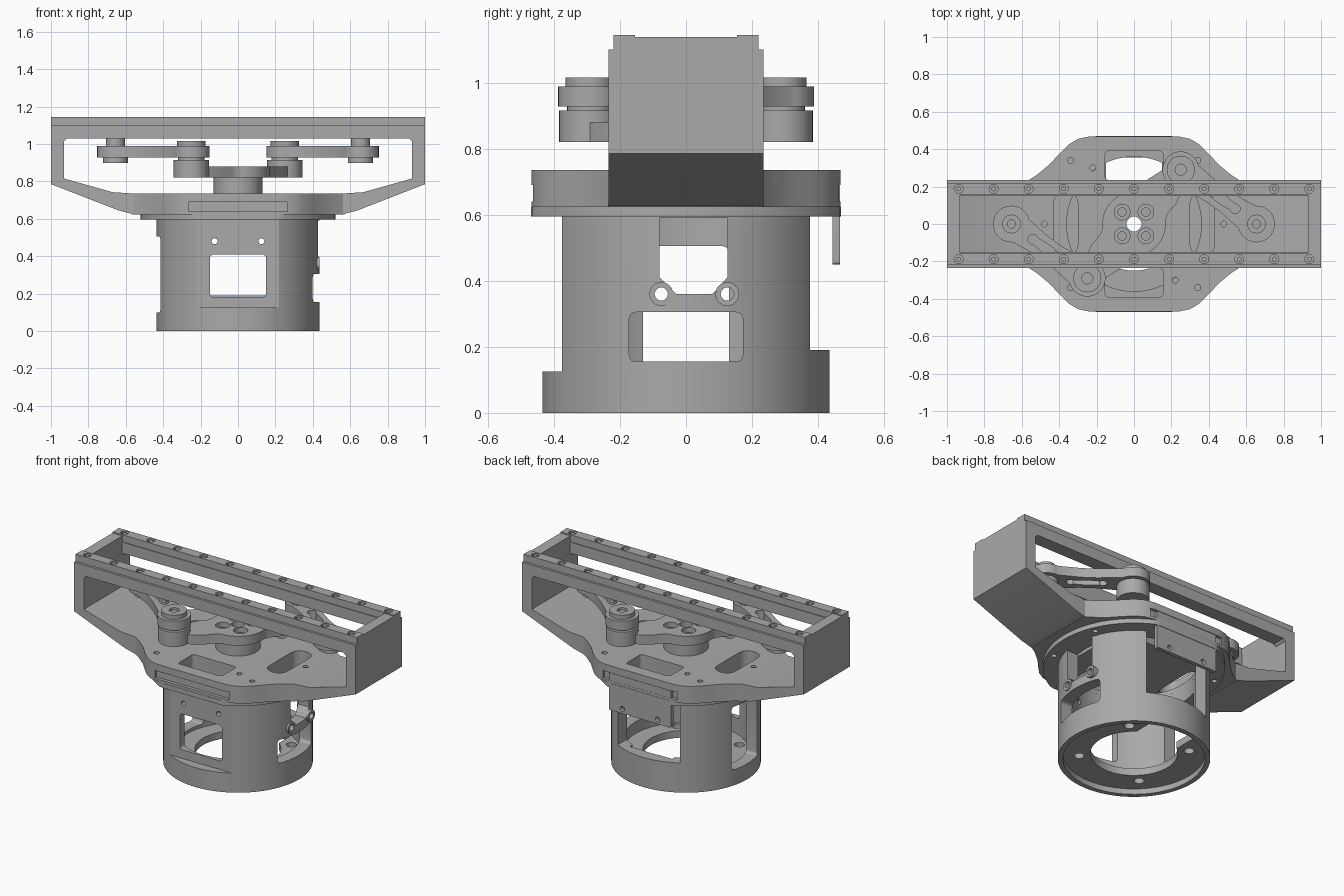
import bpy, bmesh, math
from mathutils import Vector

cube = bpy.data.objects.get("Cube")
if cube:
    bpy.data.objects.remove(cube)

grey = bpy.data.materials.new("machined grey")
grey.use_nodes = True
grey.diffuse_color = (0.4, 0.4, 0.4, 1)
grey.node_tree.nodes["Principled BSDF"].inputs["Base Color"].default_value = (0.4, 0.4, 0.4, 1)
parts = []


def prism(name, pts, lo, hi, axis="z", keep=True):
    """Extrude a flat outline along one axis."""
    place = {"z": lambda a, b, t: (a, b, t),
             "y": lambda a, b, t: (a, t, b),
             "x": lambda a, b, t: (t, a, b)}[axis]
    bm = bmesh.new()
    low = [bm.verts.new(place(a, b, lo)) for a, b in pts]
    high = [bm.verts.new(place(a, b, hi)) for a, b in pts]
    bm.faces.new(low)
    bm.faces.new(high)
    for i in range(len(pts)):
        j = (i + 1) % len(pts)
        bm.faces.new((low[i], low[j], high[j], high[i]))
    bmesh.ops.recalc_face_normals(bm, faces=bm.faces)
    mesh = bpy.data.meshes.new(name)
    bm.to_mesh(mesh)
    bm.free()
    mesh.materials.append(grey)
    obj = bpy.data.objects.new(name, mesh)
    bpy.context.collection.objects.link(obj)
    if keep:
        parts.append(obj)
    return obj


def circle(cx, cy, r, n=32):
    return [(cx + r * math.cos(math.tau * i / n), cy + r * math.sin(math.tau * i / n)) for i in range(n)]


def rrect(x0, x1, y0, y1, r=0.02):
    pts = []
    corners = [(x1 - r, y1 - r), (x0 + r, y1 - r), (x0 + r, y0 + r), (x1 - r, y0 + r)]
    for k, (cx, cy) in enumerate(corners):
        for i in range(6):
            a = math.pi / 2 * (k + i / 5)
            pts.append((cx + r * math.cos(a), cy + r * math.sin(a)))
    return pts


def box(x0, x1, y0, y1):
    return [(x0, y0), (x1, y0), (x1, y1), (x0, y1)]


def link_outline(a, b, ra, rb, waist):
    """Two rounded ends joined by a narrower, softly curved web."""
    a, b = Vector(a), Vector(b)
    d = (b - a).normalized()
    n = Vector((-d.y, d.x))
    length = (b - a).length
    side = []
    for i in range(13):
        t = math.pi - math.radians(130) * i / 12
        side.append((ra * math.cos(t), ra * math.sin(t)))
    side += [(length * 0.42, waist), (length * 0.6, waist)]
    for i in range(13):
        t = math.radians(130) * (1 - i / 12)
        side.append((length + rb * math.cos(t), rb * math.sin(t)))
    loop = side + [(u, -v) for u, v in side[-2:0:-1]]
    return [tuple(a + d * u + n * v) for u, v in loop]


def modify(obj, pts, lo, hi, axis="z", op="DIFFERENCE"):
    tool = prism("cutter", pts, lo, hi, axis, keep=False)
    tool.hide_render = True
    mod = obj.modifiers.new("cut", "BOOLEAN")
    mod.operation, mod.solver, mod.object = op, "EXACT", tool
    bpy.context.view_layer.objects.active = obj
    bpy.ops.object.modifier_apply(modifier=mod.name)
    bpy.data.objects.remove(tool)


# Round housing: outer shell, hollow above and below the floor
housing = prism("housing", circle(0, 0, 0.435, 96), 0, 0.6)
modify(housing, circle(0, 0, 0.36, 96), 0.08, 0.7)
modify(housing, circle(0, 0, 0.405, 96), -0.1, 0.035)
modify(housing, circle(0, 0, 0.25, 64), -0.1, 0.2)
modify(housing, box(-0.15, 0.15, 0.15, 0.355), -0.1, 0.2)
for k in range(4):
    a = math.pi / 4 + k * math.pi / 2
    modify(housing, circle(0.315 * math.cos(a), 0.315 * math.sin(a), 0.03, 20), -0.1, 0.2)
# Flat front with window and screw holes, open back
modify(housing, box(-0.5, 0.5, -0.6, -0.375), 0.125, 0.7)
modify(housing, rrect(-0.15, 0.15, 0.18, 0.41), -0.6, -0.2, "y")
modify(housing, box(-0.22, 0.22, 0.19, 0.7), 0.2, 0.6, "y")
for x in (-0.125, 0.125):
    modify(housing, circle(x, 0.48, 0.016, 16), -0.6, -0.2, "y")
# Side openings
modify(housing, rrect(-0.13, 0.13, 0.1, 0.505), -0.6, -0.2, "x")
modify(housing, rrect(-0.172, 0.172, 0.155, 0.305), 0.2, 0.6, "x")
modify(housing, [(-0.03, 0.36), (0.08, 0.36), (0.125, 0.41), (0.125, 0.59), (-0.08, 0.59), (-0.08, 0.41)],
       0.2, 0.6, "x")
for y in (-0.075, 0.125):
    modify(housing, circle(y, 0.36, 0.03, 20), 0.2, 0.6, "x")
    boss = prism("side_boss", circle(y, 0.36, 0.036, 24), 0.36, 0.435, "x")
    modify(boss, circle(y, 0.36, 0.02, 20), 0.2, 0.6, "x")

# Flange on top of the housing
flange = prism("flange", [(x, max(-0.47, min(0.47, y))) for x, y in circle(0, 0, 0.52, 96)], 0.595, 0.624)
modify(flange, circle(0, 0, 0.36, 64), 0.5, 0.7)
for k in range(8):
    a = math.pi / 8 + k * math.pi / 4
    modify(flange, circle(0.48 * math.cos(a), 0.48 * math.sin(a), 0.016, 16), 0.5, 0.7)

# Main frame: tray-shaped outline with open middle, merged with the lobed deck
half = [(0.56, 0.624), (0.64, 0.645), (1, 0.785), (1, 1.1)]
frame = prism("frame", half + [(-x, z) for x, z in reversed(half)], -0.235, 0.235, "y")
quarter = [(0.57, 0.23), (0.52, 0.262), (0.45, 0.32), (0.4, 0.375), (0.35, 0.425), (0.3, 0.455), (0.24, 0.468)]
back = quarter + [(-x, y) for x, y in reversed(quarter)]
modify(frame, back + [(x, -y) for x, y in reversed(back)], 0.624, 0.735, op="UNION")
inner = [(0.56, 0.735), (0.67, 0.742), (0.93, 0.815), (0.93, 1.015), (0.915, 1.03)]
modify(frame, inner + [(-x, z) for x, z in reversed(inner)], -0.3, 0.3, "y")
modify(frame, box(-0.93, 0.93, -0.15, 0.15), 0.95, 1.2)
# Deck pockets, slots and holes
for s in (-1, 1):
    modify(frame, rrect(-0.155, 0.155, *sorted((s * 0.235, s * 0.39))), 0.5, 0.8)
    modify(frame, rrect(*sorted((s * 0.3, s * 0.43)), -0.17, 0.17, 0.06), 0.5, 0.8)
    modify(frame, box(-0.265, 0.265, 0.64, 0.69), *sorted((s * 0.447, s * 0.6)), "y")
    modify(frame, circle(s * 0.48, 0, 0.016, 16), 0.5, 0.8)
    modify(frame, circle(s * -0.22, s * 0.3, 0.016, 16), 0.5, 0.8)
    for t in (-1, 1):
        modify(frame, circle(s * 0.34, t * 0.34, 0.017, 16), 0.5, 0.8)
modify(frame, circle(0, 0, 0.04, 24), 0.5, 0.8)

# Top rails with screw recesses, and end ledges between them
for s in (-1, 1):
    rail = prism("top_rail", box(-1, 1, *sorted((s * 0.155, s * 0.22))), 1.1, 1.145)
    for k in range(11):
        x = -0.9375 + k * 0.1875
        modify(rail, circle(x, s * 0.188, 0.024, 20), 1.125, 1.2)
        prism("rail_screw", circle(x, s * 0.188, 0.013, 12), 1.12, 1.14)
    prism("end_ledge", box(*sorted((s * 0.93, s)), -0.155, 0.155), 1.1, 1.138)

# Hanging rear tab
tab = prism("rear_tab", rrect(-0.22, 0.22, 0.45, 0.688, 0.008), 0.443, 0.467, "y")
for x in (-0.125, 0.125):
    modify(tab, circle(x, 0.48, 0.016, 16), 0.3, 0.6, "y")

# Central column and rotor arm
column = prism("column", circle(0, 0, 0.13, 48), 0.73, 0.82)
modify(column, circle(0, 0, 0.04, 24), 0.6, 1)
rotor = prism("rotor_arm", circle(0, 0, 0.17, 48), 0.82, 0.88)
for s in (-1, 1):
    modify(rotor, link_outline((0, 0), (s * 0.25, s * 0.29), 0.16, 0.094, 0.1), 0.82, 0.88, op="UNION")
modify(rotor, circle(0, 0, 0.04, 24), 0.6, 1)
for k in range(4):
    a = math.pi / 4 + k * math.pi / 2
    x, y = 0.09 * math.cos(a), 0.09 * math.sin(a)
    modify(rotor, circle(x, y, 0.042, 24), 0.84, 1)
    prism("rotor_screw", circle(x, y, 0.025, 16), 0.83, 0.855)

# Outer links, joints and end pins on both sides
for s in (-1, 1):
    joint, end = (s * 0.25, s * 0.29), (s * 0.655, 0)
    prism("joint_hub", circle(*joint, 0.094, 40), 0.82, 0.915)
    prism("joint_neck", circle(*joint, 0.07, 32), 0.91, 0.93)
    link = prism("outer_link", link_outline(joint, end, 0.098, 0.098, 0.06), 0.928, 0.988)
    j, e = Vector(joint), Vector(end)
    p, q = j.lerp(e, 0.35), j.lerp(e, 0.72)
    modify(link, link_outline(p, q, 0.026, 0.026, 0.026), 0.8, 1.1)
    cap = prism("joint_cap", circle(*joint, 0.075, 40), 0.985, 1.015)
    modify(cap, circle(*joint, 0.03, 20), 1.0, 1.1)
    pin = prism("end_pin", circle(*end, 0.05, 32), 0.985, 1.03)
    modify(pin, circle(*end, 0.022, 20), 1.0, 1.1)
    prism("end_washer", circle(*end, 0.068, 32), 0.897, 0.93)

# Smooth the curved walls, keep edges sharp
bpy.ops.object.select_all(action="DESELECT")
for obj in parts:
    obj.select_set(True)
bpy.context.view_layer.objects.active = parts[0]
bpy.ops.object.shade_smooth_by_angle(angle=math.radians(30))
